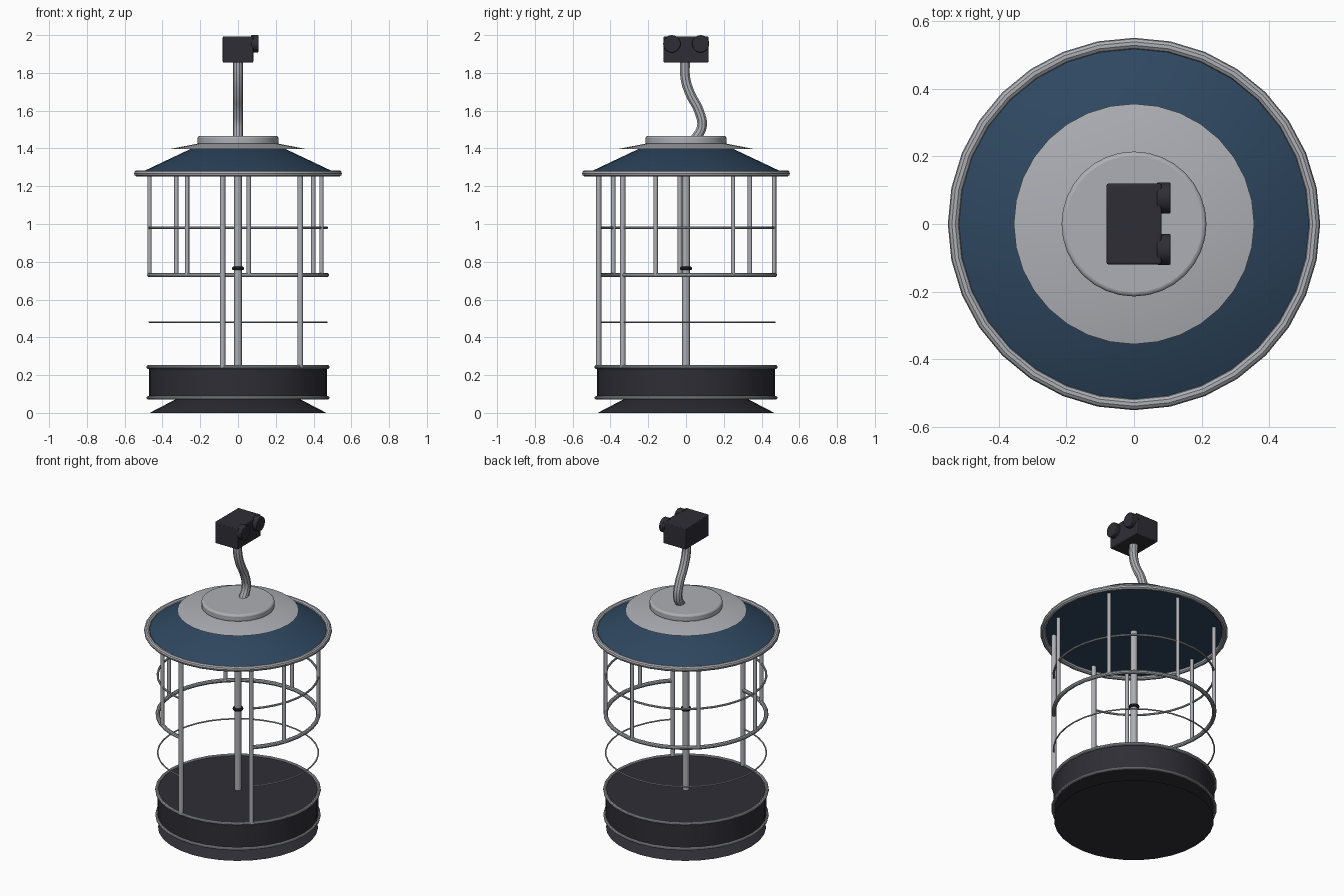
import bpy, math
from mathutils import Vector

if "Cube" in bpy.data.objects:
    bpy.data.objects.remove(bpy.data.objects["Cube"])


def material(name, color):
    m = bpy.data.materials.new(name)
    m.diffuse_color = (*color, 1)
    m.use_nodes = True
    m.node_tree.nodes["Principled BSDF"].inputs["Base Color"].default_value = m.diffuse_color
    return m


GREY = material("brushed_grey", (0.42, 0.43, 0.46))
DARK = material("charcoal", (0.028, 0.027, 0.036))
BLUE = material("deep_blue", (0.028, 0.064, 0.118))


def finish(name, mat):
    ob = bpy.context.object
    ob.name = name
    ob.data.materials.clear()
    ob.data.materials.append(mat)
    bpy.ops.object.shade_smooth_by_angle(angle=math.radians(35))
    return ob


def frustum(name, r1, r2, z1, z2, mat, x=0, y=0, sides=32):
    bpy.ops.mesh.primitive_cone_add(vertices=sides, radius1=r1, radius2=r2,
                                    depth=z2 - z1, location=(x, y, (z1 + z2) / 2))
    return finish(name, mat)


def ring(name, r, minor, z, mat, sides=32):
    bpy.ops.mesh.primitive_torus_add(major_radius=r, minor_radius=minor, location=(0, 0, z),
                                     major_segments=sides, minor_segments=10)
    return finish(name, mat)


def tube(name, points, radius, mat, smooth_path=False):
    """Sweep a round section along a path and turn it into a mesh."""
    cu = bpy.data.curves.new(name, 'CURVE')
    cu.dimensions = '3D'
    cu.bevel_depth = radius
    cu.bevel_resolution = 3
    cu.use_fill_caps = True
    if smooth_path:
        sp = cu.splines.new('BEZIER')
        sp.bezier_points.add(len(points) - 1)
        for bp, p in zip(sp.bezier_points, points):
            bp.co = p
            bp.handle_left_type = bp.handle_right_type = 'AUTO'
        sp.resolution_u = 6
    else:
        sp = cu.splines.new('POLY')
        sp.points.add(len(points) - 1)
        for pt, p in zip(sp.points, points):
            pt.co = (*p, 1)
    ob = bpy.data.objects.new(name, cu)
    bpy.context.collection.objects.link(ob)
    bpy.ops.object.select_all(action='DESELECT')
    ob.select_set(True)
    bpy.context.view_layer.objects.active = ob
    bpy.ops.object.convert(target='MESH')
    return finish(name, mat)


def polar(r, deg, z):
    a = math.radians(deg)
    return Vector((r * math.cos(a), r * math.sin(a), z))


def bevel(ob, width, segments):
    b = ob.modifiers.new("soft_edge", 'BEVEL')
    b.width = width
    b.segments = segments
    b.limit_method = 'ANGLE'


# Flared foot and closed drum with its two trim rings
frustum("foot", 0.468, 0.31, 0.0, 0.082, DARK)
frustum("drum", 0.472, 0.472, 0.075, 0.245, DARK)
ring("drum_top_trim", 0.475, 0.010, 0.243, GREY)
ring("drum_bottom_trim", 0.475, 0.009, 0.08, GREY)

# Cage: two long door posts, six short bars, hoops open at the doorway
CAGE_R, DOOR_A, DOOR_B = 0.47, -45.5, 260.0
for i, a in enumerate((DOOR_A, DOOR_B)):
    p = polar(CAGE_R, a, 0)
    frustum(f"door_post_{i + 1}", 0.0145, 0.0145, 0.24, 1.275, GREY, p.x, p.y, 14)
for i, a in enumerate((-20, 32, 83, 134, 184, 235)):
    p = polar(CAGE_R, a, 0)
    frustum(f"cage_bar_{i + 1}", 0.0115, 0.0115, 0.73, 1.275, GREY, p.x, p.y, 12)
for name, z, minor in (("lower_hoop", 0.48, 0.0045), ("middle_hoop", 0.73, 0.0125),
                       ("upper_hoop", 0.98, 0.0065)):
    n = 32
    path = [polar(CAGE_R, DOOR_A + (DOOR_B - DOOR_A) * i / n, z) for i in range(n + 1)]
    tube(name, path, minor, GREY)

# Central pole with its dark collar
frustum("centre_pole", 0.02, 0.02, 0.24, 1.28, GREY, sides=16)
ring("pole_collar", 0.022, 0.010, 0.765, DARK, 20)

# Roof, rim, shallow dish and rounded cap
frustum("roof", 0.52, 0.245, 1.27, 1.40, BLUE)
ring("roof_rim", 0.533, 0.017, 1.268, GREY)
frustum("roof_dish", 0.355, 0.20, 1.398, 1.428, GREY)
bevel(frustum("roof_cap", 0.214, 0.214, 1.418, 1.466, GREY), 0.012, 3)

# Bent neck
tube("neck", [Vector((0, y, z)) for y, z in
              ((0.045, 1.445), (0.084, 1.515), (0.068, 1.60), (0.022, 1.69),
               (-0.003, 1.77), (-0.005, 1.87))], 0.027, GREY, True)

# Box head with two round lenses on the right side
bpy.ops.mesh.primitive_cube_add(size=1, location=(0, 0, 1.924))
head = finish("head_box", DARK)
head.scale = (0.162, 0.238, 0.138)
bpy.ops.object.transform_apply(location=False, rotation=False, scale=True)
bevel(head, 0.005, 2)
for side, y in (("front", -0.075), ("back", 0.077)):
    bpy.ops.mesh.primitive_cylinder_add(vertices=28, radius=0.046, depth=0.04,
                                        location=(0.088, y, 1.954), rotation=(0, math.pi / 2, 0))
    bevel(finish(f"lens_{side}", DARK), 0.004, 2)
